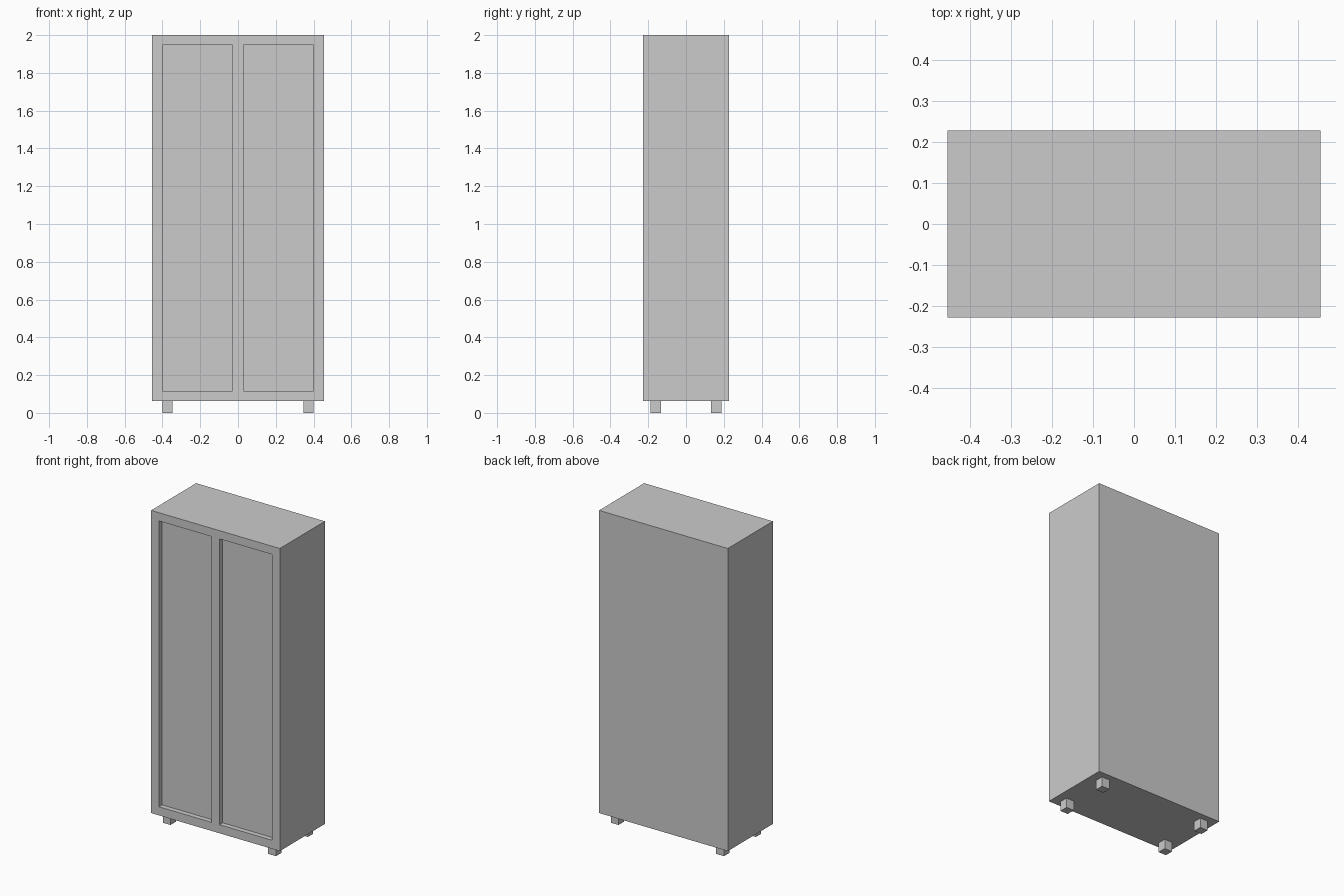
import bpy

if "Cube" in bpy.data.objects:
    bpy.data.objects.remove(bpy.data.objects["Cube"])

HX, HY = 0.456, 0.228      # half width and half depth
BOTTOM, TOP = 0.062, 2.0   # cabinet body heights
RECESS = 0.032             # depth of the sunken door panels


def box(name, lo, hi):
    """Axis-aligned box between two corners."""
    bpy.ops.mesh.primitive_cube_add(size=1)
    ob = bpy.context.object
    ob.name = ob.data.name = name
    for v in ob.data.vertices:
        v.co = [l + (c + 0.5) * (h - l) for c, l, h in zip(v.co, lo, hi)]
    return ob


# Cabinet body
body = box("cabinet_body", (-HX, -HY, BOTTOM), (HX, HY, TOP))

# Two sunken door panels cut into the front
for side, x0, x1 in (("left", -0.4, -0.029), ("right", 0.029, 0.4)):
    cutter = box(side + "_panel_cutter", (x0, -HY - 0.1, 0.117), (x1, -HY + RECESS, 1.947))
    cutter.hide_render = True
    mod = body.modifiers.new(side + "_panel", 'BOOLEAN')
    mod.operation = 'DIFFERENCE'
    mod.solver = 'EXACT'
    mod.object = cutter
    bpy.context.view_layer.objects.active = body
    bpy.ops.object.modifier_apply(modifier=mod.name)
    bpy.data.objects.remove(cutter)

# Four square feet
for xs, xname in ((-1, "left"), (1, "right")):
    for ys, yname in ((-1, "front"), (1, "back")):
        cx, cy, r = xs * 0.3735, ys * 0.161, 0.0275
        box(f"{yname}_{xname}_foot", (cx - r, cy - r, 0), (cx + r, cy + r, BOTTOM))
